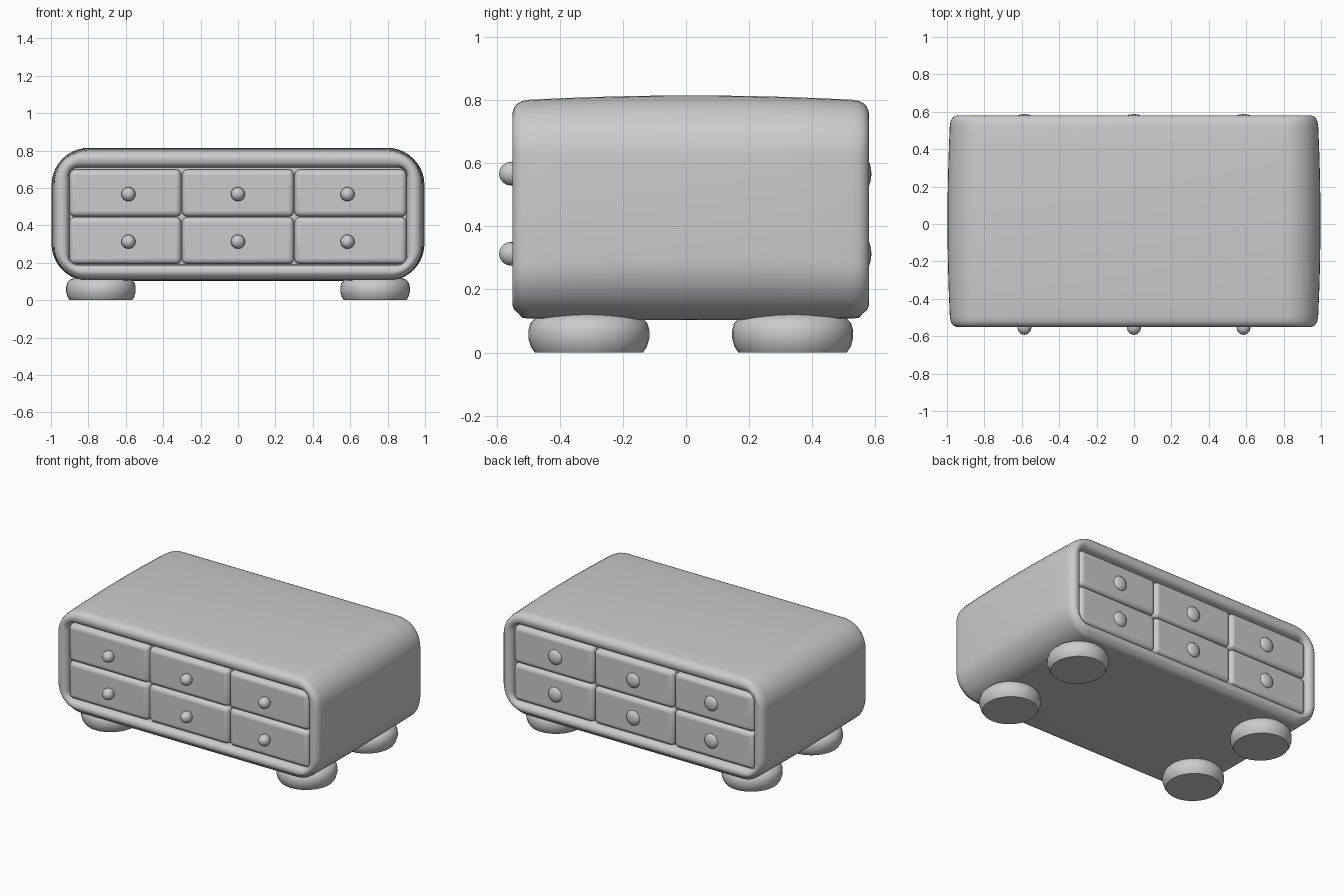
import bpy, bmesh, math
from mathutils import Matrix

if "Cube" in bpy.data.objects:
    bpy.data.objects.remove(bpy.data.objects["Cube"])

grey = bpy.data.materials.new("soft_grey")
grey.diffuse_color = (0.6, 0.6, 0.6, 1)
grey.use_nodes = True
grey.node_tree.nodes["Principled BSDF"].inputs["Base Color"].default_value = grey.diffuse_color


def finish(name, bm, angle=50, bevel=0):
    bmesh.ops.recalc_face_normals(bm, faces=bm.faces)
    mesh = bpy.data.meshes.new(name)
    bm.to_mesh(mesh)
    bm.free()
    mesh.materials.append(grey)
    obj = bpy.data.objects.new(name, mesh)
    bpy.context.collection.objects.link(obj)
    if bevel:
        mod = obj.modifiers.new("rounding", "BEVEL")
        mod.width, mod.segments = bevel, 5
    bpy.ops.object.select_all(action="DESELECT")
    obj.select_set(True)
    bpy.context.view_layer.objects.active = obj
    bpy.ops.object.shade_smooth_by_angle(angle=math.radians(angle))
    return obj


def loft(bm, rings):
    """Skin closed point rings and cap both ends."""
    loops = [[bm.verts.new(p) for p in ring] for ring in rings]
    for a, b in zip(loops, loops[1:]):
        for i in range(len(a)):
            j = (i + 1) % len(a)
            bm.faces.new((a[i], a[j], b[j], b[i]))
    bm.faces.new(loops[0])
    bm.faces.new(loops[-1])


def outline(inset, y, steps=10):
    """Rounded rectangle whose corners tighten as it is inset."""
    hw, low, high = 0.997 - inset, 0.105 + inset * 0.9, 0.815 - inset * 1.1
    if inset < 0.02:
        low = 0.103 + inset * 0.4
    r = max(0.2 - 1.6 * inset, 0.045)
    points = []
    for k, (cx, cz) in enumerate(((hw - r, high - r), (r - hw, high - r),
                                  (r - hw, low + r), (hw - r, low + r))):
        for s in range(steps + 1):
            a = math.pi / 2 * (k + s / steps)
            points.append((cx + r * math.cos(a), y, cz + r * math.sin(a)))
    return points


# Cabinet shell: gently bulging sleeve with a rounded rim and a recess at each end
mid, half = 0.015, 0.565
rim = [(0.095, 0.06), (0.092, 0.025), (0.083, 0.01), (0.07, 0.002), (0.055, 0),
       (0.045, 0.001), (0.032, 0.007), (0.022, 0.018), (0.016, 0.032)]
sections = [(d, mid - half + depth) for d, depth in rim]
for i in range(-4, 5):
    t = i / 4 * 0.9
    sections.append((0.015 * t * t, mid + half * t))
sections += [(d, mid + half - depth) for d, depth in reversed(rim)]
shell = bmesh.new()
loft(shell, [outline(d, y) for d, y in sections])
finish("cabinet_shell", shell)

# Drawers on both faces, knobs at the front, shallow swellings at the back
for side, label in ((-1, "front"), (1, "back")):
    face_y = mid + side * (half - 0.014)
    for col, x in enumerate((-0.602, 0, 0.602)):
        for row, z in enumerate((0.319, 0.573)):
            bm = bmesh.new()
            bmesh.ops.create_cube(bm, size=1, matrix=Matrix.Translation(
                (x, face_y - side * 0.06, z)) @ Matrix.Diagonal((0.598, 0.12, 0.252, 1)))
            finish(f"{label}_drawer_{col}_{row}", bm, bevel=0.03)

            bm = bmesh.new()
            depth, wide = (0.04, 0.038) if side < 0 else (0.022, 0.05)
            centre_y = -0.553 if side < 0 else face_y
            bmesh.ops.create_uvsphere(bm, u_segments=12, v_segments=8, radius=1,
                                      matrix=Matrix.Translation((x * 0.973, centre_y, z - 0.006))
                                      @ Matrix.Diagonal((wide, depth, wide, 1)))
            finish(f"{label}_knob_{col}_{row}", bm)

# Squashed bun feet
profile = [(0.172, 0), (0.184, 0.018), (0.192, 0.045), (0.192, 0.07),
           (0.186, 0.092), (0.17, 0.11), (0.14, 0.122), (0.09, 0.128)]
for x in (-0.733, 0.733):
    for y in (-0.308, 0.338):
        bm = bmesh.new()
        loft(bm, [[(x + r * 0.97 * math.cos(a * math.tau / 32),
                    y + r * math.sin(a * math.tau / 32), z) for a in range(32)]
                  for r, z in profile])
        finish("foot", bm)
